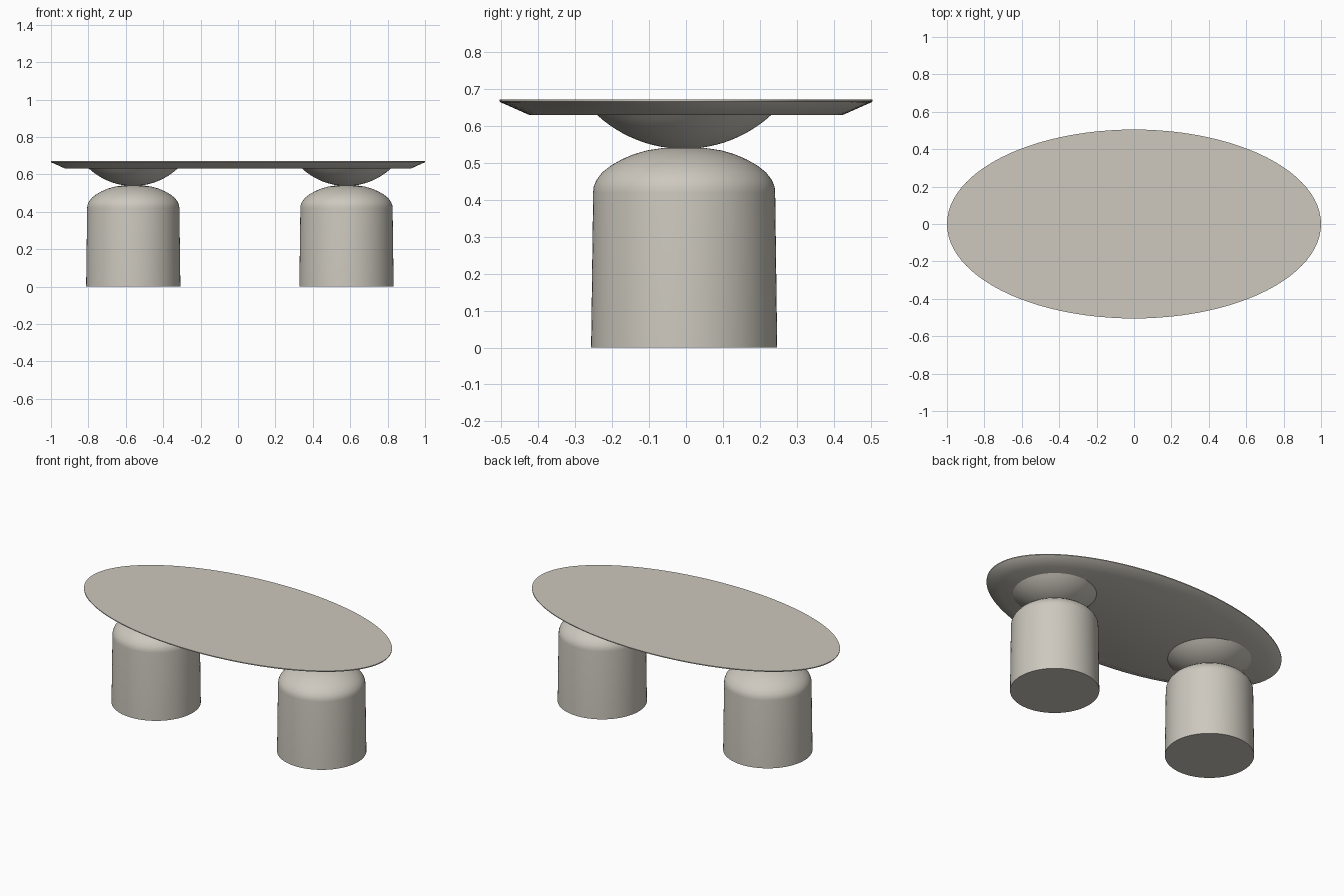
import bpy, bmesh, math

if "Cube" in bpy.data.objects:
    bpy.data.objects.remove(bpy.data.objects["Cube"])

stone = bpy.data.materials.new("warm grey stone")
stone.diffuse_color = (0.61, 0.58, 0.515, 1)
stone.use_nodes = True
stone.node_tree.nodes["Principled BSDF"].inputs["Base Color"].default_value = stone.diffuse_color


def lathe(name, profile, loc, scale_y=1.0, steps=96):
    """Closed revolved solid; each profile point is (radius x, radius y, z)."""
    bm = bmesh.new()
    rings = []
    for rx, ry, z in profile:
        rings.append([bm.verts.new((rx * math.cos(2 * math.pi * i / steps),
                                    ry * math.sin(2 * math.pi * i / steps), z))
                      for i in range(steps)])
    for a, b in zip(rings, rings[1:]):
        for i in range(steps):
            j = (i + 1) % steps
            bm.faces.new((a[i], a[j], b[j], b[i]))
    bm.faces.new(rings[0][::-1])
    bm.faces.new(rings[-1])
    me = bpy.data.meshes.new(name)
    bm.to_mesh(me)
    bm.free()
    me.materials.append(stone)
    ob = bpy.data.objects.new(name, me)
    ob.location = loc
    bpy.context.collection.objects.link(ob)
    bpy.ops.object.select_all(action='DESELECT')
    ob.select_set(True)
    bpy.context.view_layer.objects.active = ob
    bpy.ops.object.shade_smooth_by_angle(angle=math.radians(30))
    return ob


# Oval top with a bevelled underside
lathe("table_top", [(0.922, 0.425, 0.63), (0.998, 0.502, 0.664),
                    (1.0, 0.505, 0.666), (1.0, 0.505, 0.671)], (0, 0, 0))

# Domed pedestal profile
leg = [(0.252, 0), (0.2465, 0.42), (0.245, 0.435), (0.238, 0.453), (0.222, 0.474),
       (0.198, 0.493), (0.168, 0.51), (0.135, 0.524), (0.10, 0.534), (0.06, 0.54)]

# Shallow spherical bowl between pedestal and top
R, depth, z_low = 0.349, 0.093, 0.538
rim = math.acos(1 - depth / R)
bowl = [(R * math.sin(rim * k / 12), z_low + R * (1 - math.cos(rim * k / 12)))
        for k in range(1, 13)]

for side, x in (("left", -0.56), ("right", 0.58)):
    lathe(side + "_pedestal", [(r, r, z) for r, z in leg], (x, -0.005, 0))
    lathe(side + "_bowl", [(r, r, z) for r, z in bowl], (x, -0.005, 0))
